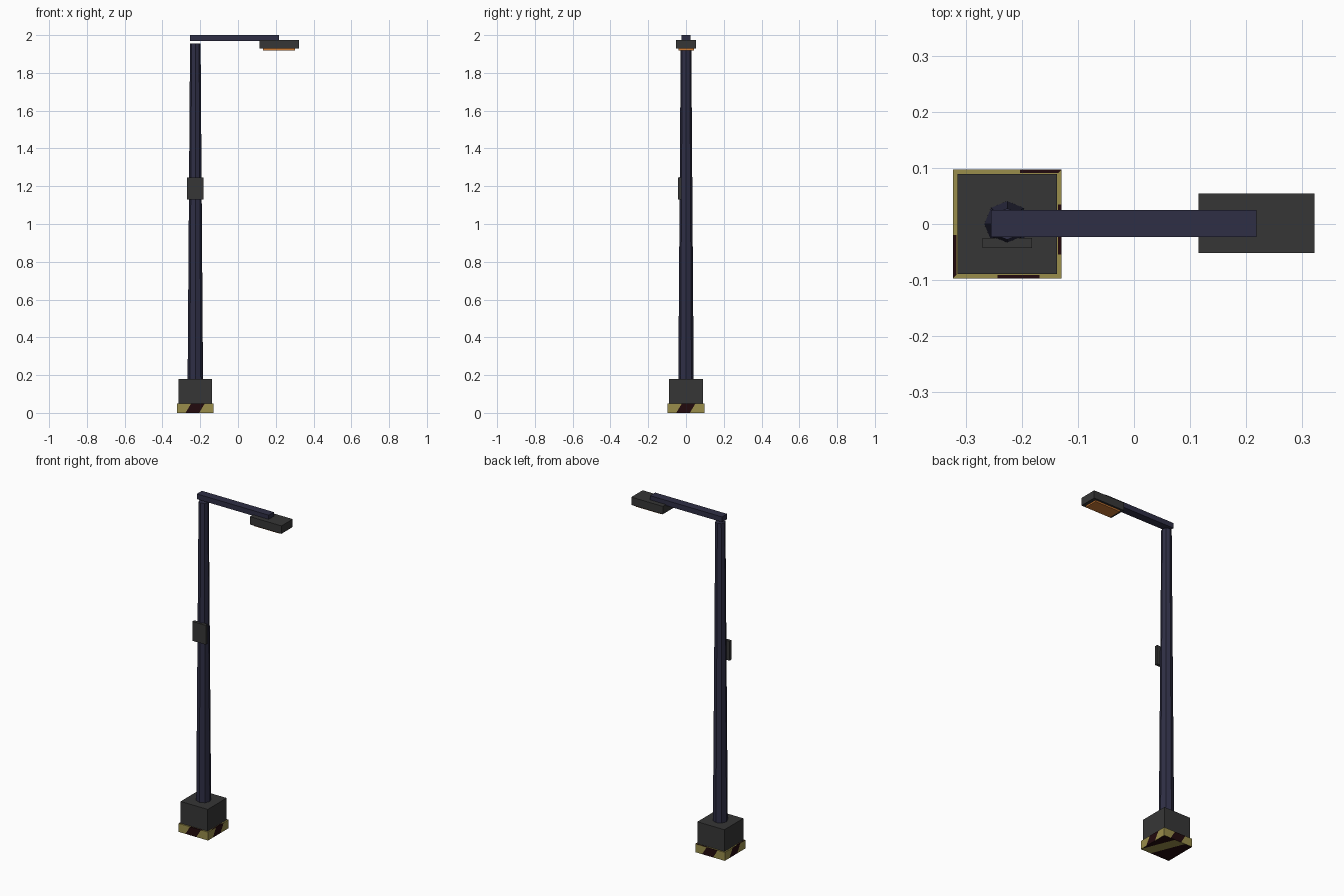
import bpy, bmesh
from mathutils import Vector

if "Cube" in bpy.data.objects:
    bpy.data.objects.remove(bpy.data.objects["Cube"])


def mat(name, r, g, b):
    m = bpy.data.materials.new(name)
    m.diffuse_color = (r, g, b, 1)
    m.use_nodes = True
    m.node_tree.nodes["Principled BSDF"].inputs["Base Color"].default_value = m.diffuse_color
    return m


NAVY = mat("navy metal", 0.028, 0.028, 0.06)
GREY = mat("dark grey", 0.037, 0.037, 0.037)
YELLOW = mat("dull yellow", 0.32, 0.27, 0.07)
DARK = mat("dark stripe", 0.016, 0.003, 0.004)
ORANGE = mat("orange lamp", 0.62, 0.2, 0.035)

CX = -0.226  # axis of the pole


def finish(name, bm, mats):
    me = bpy.data.meshes.new(name)
    bm.to_mesh(me)
    bm.free()
    for m in mats:
        me.materials.append(m)
    ob = bpy.data.objects.new(name, me)
    bpy.context.collection.objects.link(ob)
    return ob


def box_bm(lo, hi):
    bm = bmesh.new()
    bmesh.ops.create_cube(bm, size=1)
    for v in bm.verts:
        v.co = Vector([(a + b) / 2 + c * (b - a) for a, b, c in zip(lo, hi, v.co)])
    return bm


def box(name, lo, hi, m):
    return finish(name, box_bm(lo, hi), [m])


def cut(bm, test, point, normal):
    faces = [f for f in bm.faces if test(f)]
    geom = set(faces)
    for f in faces:
        geom.update(f.edges, f.verts)
    bmesh.ops.bisect_plane(bm, geom=list(geom), plane_co=point, plane_no=normal, dist=1e-5)


# Hazard band: box with a ledge, cut into painted stripes
H = 0.097
bm = box_bm((CX - H, -H, 0), (CX + H, H, 0.05))
bm.normal_update()
top = [f for f in bm.faces if f.normal.z > 0.9]
bmesh.ops.inset_region(bm, faces=top, thickness=0.009)
bm.normal_update()

Z = Vector((0, 0, 1))
# outward direction, dark range along the ledge (world axis)
sides = [((0, -1, 0), -0.017, 0.058), ((1, 0, 0), -0.054, 0.035),
         ((0, 1, 0), 0.023, 0.2), ((-1, 0, 0), -0.2, -0.02)]
centre = Vector((CX, 0, 0))
stripes = []
for d, lo, hi in sides:
    d = Vector(d)
    along = Z.cross(d)
    axis = Vector((abs(along.x), abs(along.y), 0))

    def is_side(f, d=d):
        return f.normal.dot(d) > 0.9

    def is_ledge(f, d=d):
        return f.normal.z > 0.9 and (f.calc_center_median() - centre).dot(d) > H - 0.007

    slant = along - Z * 0.6
    for off in (-0.052, 0.02):
        cut(bm, is_side, centre + along * off, slant)
    for off in (lo, hi):
        cut(bm, is_ledge, centre + axis * off, axis)
    bm.normal_update()
    stripes.append((is_side, is_ledge, slant, axis, lo, hi))


def is_under(f):
    return f.normal.z < -0.9


# underside: a diagonal yellow stripe
diag = Vector((1, 0.4, 0))
for off in (-0.01, 0.06):
    cut(bm, is_under, centre + Vector((off, 0, 0)), diag)
bm.normal_update()
for f in bm.faces:
    c = f.calc_center_median() - centre
    if is_under(f):
        f.material_index = 0 if -0.01 < c.dot(diag) < 0.06 else 1
    for is_side, is_ledge, slant, axis, lo, hi in stripes:
        if is_side(f):
            f.material_index = int(-0.052 < c.dot(slant) < 0.02)
        elif is_ledge(f):
            f.material_index = int(lo < c.dot(axis) < hi)
finish("hazard_band", bm, [YELLOW, DARK])

# Plinth
box("plinth", (CX - 0.089, -0.089, 0.04), (CX + 0.089, 0.089, 0.18), GREY)

# Tapered eight-sided pole
bm = bmesh.new()
bmesh.ops.create_cone(bm, cap_ends=True, segments=8, radius1=0.041, radius2=0.028, depth=1.805)
bmesh.ops.translate(bm, verts=bm.verts, vec=(CX, 0, 0.15 + 1.805 / 2))
finish("pole", bm, [NAVY])

# Control box on the front of the pole
box("control_box", (CX - 0.044, -0.043, 1.13), (CX + 0.044, -0.025, 1.245), GREY)

# Arm, lamp head and lamp panel
box("arm", (-0.255, -0.023, 1.969), (0.218, 0.025, 2.0), NAVY)
box("lamp_head", (0.115, -0.052, 1.928), (0.322, 0.054, 1.975), GREY)
box("lamp_panel", (0.133, -0.04, 1.919), (0.302, 0.042, 1.928), ORANGE)
